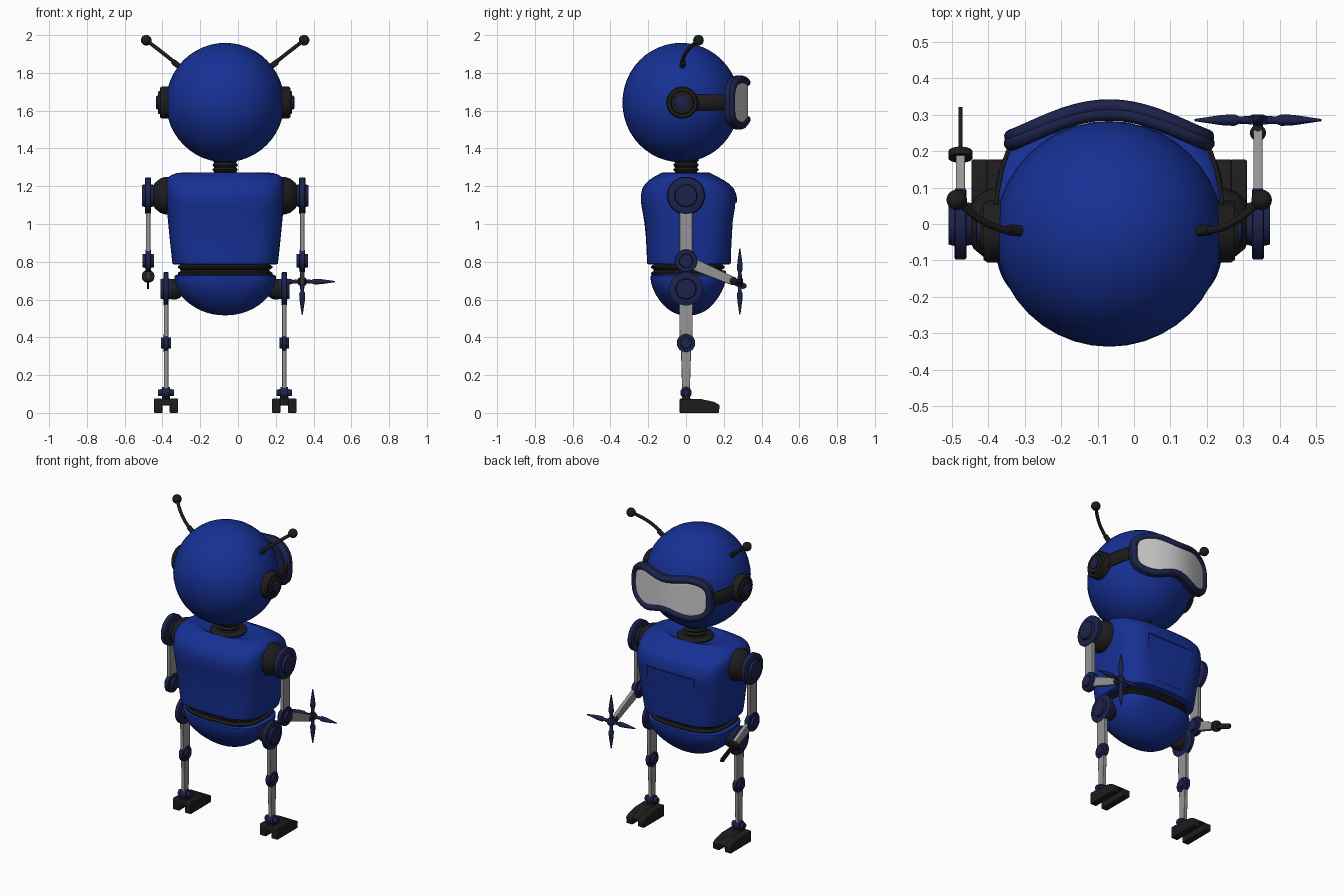
import bpy, bmesh, math
from mathutils import Vector, Matrix

if "Cube" in bpy.data.objects:
    bpy.data.objects.remove(bpy.data.objects["Cube"])

CX = -0.068          # symmetry plane of the robot


def material(name, c):
    m = bpy.data.materials.new(name)
    m.diffuse_color = (*c, 1)
    m.use_nodes = True
    m.node_tree.nodes["Principled BSDF"].inputs["Base Color"].default_value = m.diffuse_color
    return m


BLUE = material("blue_paint", (0.008, 0.03, 0.3))
NAVY = material("navy_joint", (0.012, 0.016, 0.07))
BLACK = material("black_rubber", (0.012, 0.012, 0.012))
STEEL = material("steel", (0.3, 0.3, 0.3))
GLASS = material("visor_grey", (0.6, 0.6, 0.6))


def make(name, bm, mat, angle=40):
    bmesh.ops.recalc_face_normals(bm, faces=bm.faces)
    me = bpy.data.meshes.new(name)
    bm.to_mesh(me)
    bm.free()
    ob = bpy.data.objects.new(name, me)
    bpy.context.collection.objects.link(ob)
    if mat:
        me.materials.append(mat)
    bpy.ops.object.select_all(action='DESELECT')
    ob.select_set(True)
    bpy.context.view_layer.objects.active = ob
    bpy.ops.object.shade_smooth_by_angle(angle=math.radians(angle))
    return ob


def skin(bm, rings, cap=True):
    rings = [[bm.verts.new(p) for p in r] for r in rings]
    n = len(rings[0])
    for a, b in zip(rings, rings[1:]):
        for i in range(n):
            bm.faces.new((a[i], a[(i + 1) % n], b[(i + 1) % n], b[i]))
    if cap:
        bm.faces.new(rings[0])
        bm.faces.new(rings[-1])


def lathe(name, prof, loc, axis, mat, seg=32):
    """Turn (distance along axis, radius) points about an axis."""
    q = Vector(axis).to_track_quat('Z', 'Y')
    bm = bmesh.new()
    skin(bm, [[Vector(loc) + q @ Vector((r * math.cos(i * math.tau / seg), r * math.sin(i * math.tau / seg), h))
               for i in range(seg)] for h, r in prof])
    return make(name, bm, mat)


def loft(name, rows, mat, seg=56, smooth=True):
    """Stack rounded sections: z, half width, back y, front y, squareness."""
    def p(v, n):
        return math.copysign(abs(v) ** (2 / n), v)
    bm = bmesh.new()
    ts = [i * math.tau / seg for i in range(seg)]
    skin(bm, [[(CX + a * p(math.cos(t), n), (y0 + y1) / 2 + (y1 - y0) / 2 * p(math.sin(t), n), z) for t in ts]
              for z, a, y0, y1, n in rows])
    ob = make(name, bm, mat)
    if smooth:
        ob.modifiers.new("round", 'SUBSURF').levels = 1
        ob.modifiers["round"].render_levels = 1
    return ob


def ball(name, loc, r, mat, scale=(1, 1, 1)):
    bm = bmesh.new()
    bmesh.ops.create_uvsphere(bm, u_segments=40, v_segments=24, radius=r)
    bmesh.ops.transform(bm, matrix=Matrix.Translation(loc) @ Matrix.Diagonal((*scale, 1)), verts=bm.verts)
    return make(name, bm, mat)


def joint(name, loc, r, w):
    lathe(name, [(-w, .35 * r), (-w, .58 * r), (-.5 * w, .62 * r), (-.5 * w, .95 * r), (-.4 * w, r), (.4 * w, r),
                 (.5 * w, .95 * r), (.5 * w, .62 * r), (w, .58 * r), (w, .35 * r)], loc, (1, 0, 0), NAVY)


def prism(name, x, half, pts, mat, bevel=0.0):
    """Extrude a (y, z) outline sideways."""
    bm = bmesh.new()
    skin(bm, [[(x + s * half, y, z) for y, z in pts] for s in (-1, 1)])
    ob = make(name, bm, mat, 30)
    if bevel:
        b = ob.modifiers.new("bevel", 'BEVEL')
        b.width, b.segments = bevel, 2
    return ob


def bar(name, x, p, q, w0, w1, half=0.012):
    p, q = Vector(p), Vector(q)
    n = (q - p).normalized()
    n = Vector((-n.y, n.x))
    prism(name, x, half, [p + n * w0, p - n * w0, q - n * w1, q + n * w1], STEEL, 0.003)


def tube(name, pts, r, mat, cyclic=False):
    cu = bpy.data.curves.new(name, 'CURVE')
    cu.dimensions = '3D'
    cu.bevel_depth, cu.bevel_resolution, cu.use_fill_caps = r, 4, True
    cu.resolution_u = 4
    sp = cu.splines.new('BEZIER')
    sp.bezier_points.add(len(pts) - 1)
    for b, c in zip(sp.bezier_points, pts):
        b.co = c
        b.handle_left_type = b.handle_right_type = 'AUTO'
    sp.use_cyclic_u = cyclic
    cu.materials.append(mat)
    bpy.context.collection.objects.link(bpy.data.objects.new(name, cu))


# Head and ribbed neck
ball("head", (CX, -0.027, 1.643), 0.316, BLUE, (0.99, 0.98, 1))
lathe("neck", [(1.2 + .0125 * i, .068 if i % 2 else .058) for i in range(14)], (CX, 0, 0), (0, 0, 1), BLACK)
lathe("collar", [(1.2, .11), (1.262, .11), (1.268, .1), (1.268, .06)], (CX, 0, 0), (0, 0, 1), BLACK, 40)

# Torso with recessed chest panel
torso = loft("torso", [(.785, .277, -.203, .233, 3.2), (.787, .279, -.205, .236, 3.2), (.80, .281, -.207, .238, 3.3),
                       (.95, .297, -.212, .248, 3.5), (1.06, .307, -.228, .264, 3.5), (1.12, .313, -.243, .276, 3.5),
                       (1.19, .316, -.237, .262, 3.4), (1.235, .315, -.2, .2, 3.2), (1.262, .29, -.145, .14, 2.8),
                       (1.278, .225, -.12, .12, 2.3), (1.262, .16, -.115, .115, 2), (1.25, .11, -.1, .1, 2)], BLUE)
bm = bmesh.new()
skin(bm, [[(CX + s * .17, y, z) for y, z in ((.237, .83), (.253, 1.115), (.4, 1.115), (.4, .83))] for s in (-1, 1)])
cutter = make("panel_cutter", bm, BLUE)
cutter.hide_render = True
cutter.hide_set(True)
cut = torso.modifiers.new("panel", 'BOOLEAN')
cut.operation, cut.object, cut.solver = 'DIFFERENCE', cutter, 'EXACT'

# Ribbed waist and bowl-shaped pelvis
loft("waist", [(.725 + .0085 * i, .25 - d, -.185 + d, .205 - d, 3) for i, d in
               enumerate((.012, 0, 0, .014, .014, 0, 0, .012))], BLACK, smooth=False)
loft("pelvis", [(.734, .262, -.182, .205, 3), (.73, .27, -.19, .212, 3), (.69, .268, -.187, .21, 3),
                (.64, .25, -.17, .19, 2.8), (.59, .208, -.138, .158, 2.5), (.55, .15, -.1, .12, 2.3),
                (.526, .09, -.06, .08, 2.1), (.516, .03, -.02, .04, 2)], BLUE)


# Goggles: curved two-lobed visor, backing and rim
GA, GB, GZ = 0.268, 0.128, 1.643


def goggle(u, v, dy=0.0):
    k = u / GA
    h = GB * max(0, 1 - abs(k) ** 4) ** .3
    pinch = (.17 if v > 0 else .3) * math.cos(min(1, abs(k) / .65) * math.pi / 2) ** 2
    return Vector((CX + u, .236 + dy + .082 * math.cos(k * math.pi / 2) ** 1.1, GZ + v * h * (1 - pinch)))


us = [GA * math.sin(math.pi * (i / 40 - .5)) * .9999 for i in range(41)]
for name, dy, mat in (("visor_glass", 0.006, GLASS), ("visor_backing", -0.012, NAVY)):
    bm = bmesh.new()
    grid = [[bm.verts.new(goggle(u, j / 4, dy)) for j in range(-4, 5)] for u in us]
    for a, b in zip(grid, grid[1:]):
        for j in range(8):
            bm.faces.new((a[j], a[j + 1], b[j + 1], b[j]))
    ob = make(name, bm, mat)
    so = ob.modifiers.new("thick", 'SOLIDIFY')
    so.thickness, so.offset = 0.01, 0
for name, dy, r in (("visor_rim_front", .004, .02), ("visor_rim_back", -.014, .021)):
    tube(name, [goggle(u, 1, dy) for u in us[::2]] + [goggle(u, -1, dy) for u in us[-3:1:-2]], r, NAVY, True)

for s, side in ((-1, "left"), (1, "right")):
    # Ear pieces, goggle strap and antenna
    lathe(side + "_ear", [(.27, .085), (.335, .085), (.345, .078), (.345, .062), (.355, .058), (.355, .03)],
          (CX, -.02, 1.643), (s, 0, 0), BLACK)
    lathe(side + "_ear_knob", [(.34, .036), (.362, .036), (.366, .03)], (CX, -.02, 1.643), (s, 0, 0), NAVY)
    bm = bmesh.new()
    path = ((.316, -.03), (.318, .03), (.312, .09), (.3, .15), (.284, .2), (.262, .236))
    vs = [[bm.verts.new((CX + s * x, y, GZ + d)) for d in (-.042, .042)] for x, y in path]
    for a, b in zip(vs, vs[1:]):
        bm.faces.new((a[0], a[1], b[1], b[0]))
    strap = make(side + "_strap", bm, BLACK)
    strap.modifiers.new("thick", 'SOLIDIFY').thickness = 0.012
    tip = (CX + s * .418, .066, 1.973)
    tube(side + "_antenna", [(CX + s * .235, -.02, 1.83), (CX + s * .3, -.013, 1.882), (CX + s * .365, .02, 1.933), tip],
         .01, BLACK)
    lathe(side + "_antenna_base", [(0, .015), (.05, .015), (.054, .01)], (CX + s * .235, -.02, 1.828), (s * .065, .007, .05),
          BLACK, 16)
    ball(side + "_antenna_ball", tip, .028, BLACK)

    # Arm
    ax = CX + s * .408
    lathe(side + "_shoulder", [(.2, .1), (.315, .1), (.345, .09), (.372, .068), (.385, .04)], (CX, 0, 1.15),
          (s, 0, 0), BLACK)
    joint(side + "_shoulder_disc", (ax, 0, 1.15), .097, .033)
    bar(side + "_upper_arm", ax, (0, 1.15), (0, .805), .034, .034)
    joint(side + "_elbow", (ax, 0, .805), .06, .03)
    d = Vector((0, .25, -.108)).normalized()
    end = .19 if s < 0 else .25
    bar(side + "_forearm", ax, (0, .805), (end, .805 - .432 * end), .032, .022)

    # Leg
    lx = CX + s * .313
    ball(side + "_hip_ball", (CX + s * .27, 0, .655), .055, BLACK)
    joint(side + "_hip_disc", (lx, 0, .656), .089, .028)
    bar(side + "_thigh", lx, (0, .656), (0, .37), .037, .034)
    joint(side + "_knee", (lx, 0, .37), .049, .026)
    bar(side + "_shin", lx, (0, .37), (0, .1), .028, .02)
    joint(side + "_ankle", (lx, 0, .107), .03, .042)

    # Foot: two ground toes and a raised middle one
    for t, z0 in ((-1, 0), (0, .04), (1, 0)):
        prism(side + "_toe", lx + t * .042, .0225 if t else .022,
              [(-.035, z0), (.175, z0), (.177, .042), (.15, .058), (.08, .073), (-.03, .075), (-.035, .068)], BLACK, .008)
    prism(side + "_ankle_mount", lx, .022, [(-.025, .06), (.03, .06), (.015, .1), (-.015, .1)], BLACK, .004)

    # Hands: four-bladed rotor on the right, narrow blade on the left
    if s > 0:
        ball("right_wrist", (ax, .25, .698), .022, BLACK)
        hub = Vector((ax, .285, .695))
        lathe("rotor_hub", [(-.035, .012), (-.012, .014), (-.012, .026), (.01, .026), (.016, .014)], hub, (0, 1, 0), NAVY)
        for v in ((1, 0, 0), (-1, 0, 0), (0, 0, 1), (0, 0, -1)):
            lathe("rotor_blade", [(.01, .012), (.05, .01), (.065, .016), (.1, .014), (.174, .003)], hub, v, NAVY, 10)
    else:
        wrist = Vector((ax, .19, .723))
        lathe("left_wrist", [(-.012, .024), (-.01, .033), (.01, .033), (.014, .02)], wrist, d, BLACK)
        prism("left_hand_blade", ax, .006, [(.19, .738), (.185, .71), (.3, .655), (.322, .664), (.318, .683)], BLACK, .002)
